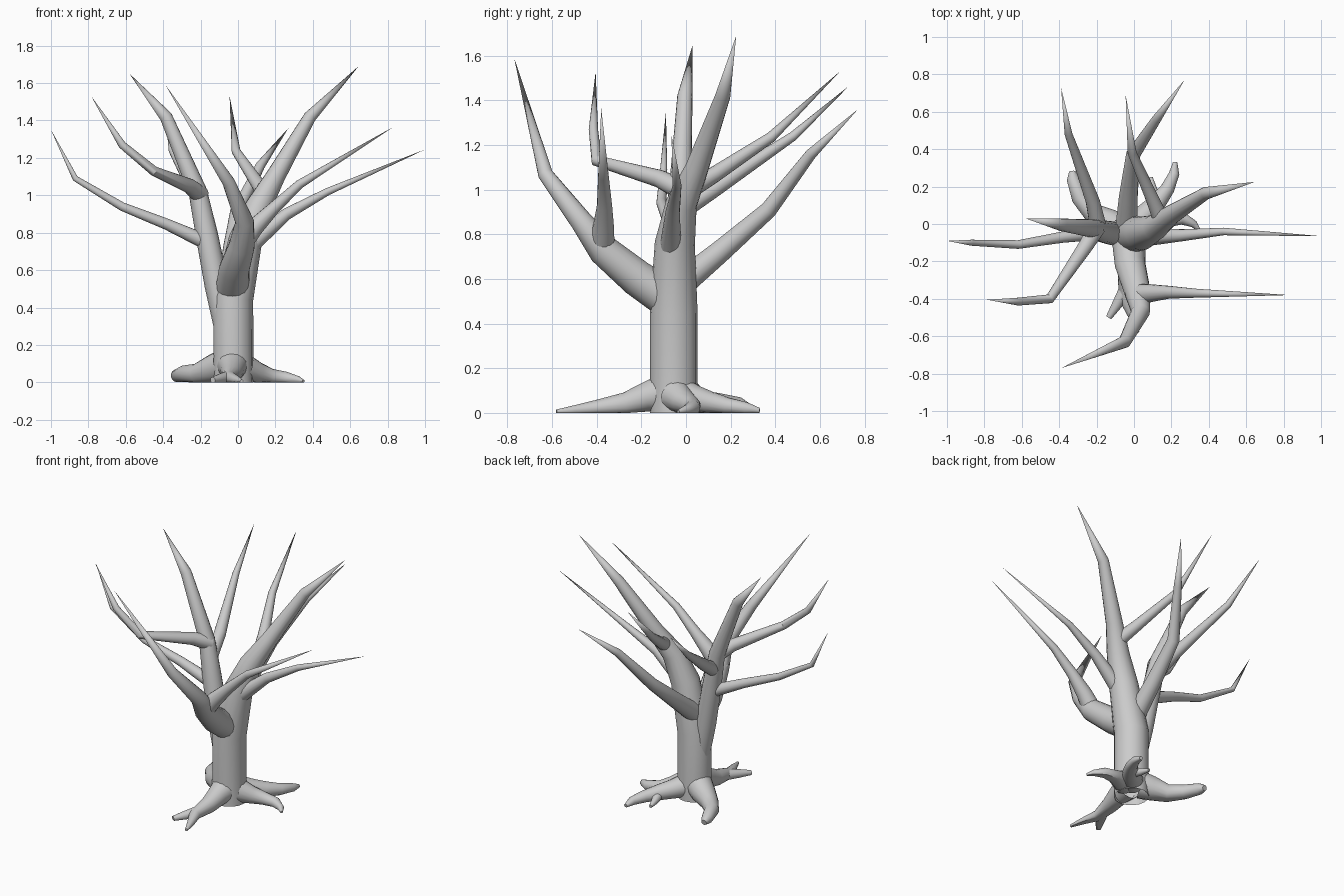
import bpy, bmesh, math
from mathutils import Vector

SIDES = 16


def limb(name, pts):
    """Tapered tube through (x, y, z, radius) points, open at its start; radius 0 ends in a point."""
    bm = bmesh.new()
    P = [Vector(p[:3]) for p in pts]
    prev_ring, side = None, Vector((1, 0, 0))
    for i, p in enumerate(P):
        d = Vector((0, 0, 0))
        if i > 0:
            d += (p - P[i - 1]).normalized()
        if i < len(P) - 1:
            d += (P[i + 1] - p).normalized()
        d.normalize()
        if i == 0 and abs(d.x) > 0.8:
            side = Vector((0, 1, 0))
        side = (side - d * side.dot(d)).normalized()
        up = d.cross(side)
        r = pts[i][3]
        if r == 0:
            tip = bm.verts.new(p)
            for k in range(SIDES):
                bm.faces.new((prev_ring[k], prev_ring[(k + 1) % SIDES], tip))
            break
        ring = []
        for k in range(SIDES):
            a = 2 * math.pi * k / SIDES
            v = p + (side * math.cos(a) + up * math.sin(a)) * r
            v.z = max(v.z, 0)              # flatten against the ground
            ring.append(bm.verts.new(v))
        if prev_ring:
            for k in range(SIDES):
                j = (k + 1) % SIDES
                bm.faces.new((prev_ring[k], prev_ring[j], ring[j], ring[k]))
        prev_ring = ring
    else:
        bm.faces.new(prev_ring)
    bmesh.ops.recalc_face_normals(bm, faces=bm.faces)
    me = bpy.data.meshes.new(name)
    bm.to_mesh(me)
    bm.free()
    ob = bpy.data.objects.new(name, me)
    bpy.context.collection.objects.link(ob)
    bpy.ops.object.select_all(action='DESELECT')
    ob.select_set(True)
    bpy.context.view_layer.objects.active = ob
    bpy.ops.object.shade_smooth_by_angle(angle=math.radians(45))


# trunk continuing into the right main limb, and the left main limb
limb("trunk", [(-.025, -.055, 0, .107), (-.025, -.055, .45, .107), (.04, -.05, .76, .09),
               (.11, -.02, .94, .07), (.2, .05, 1.1, .052), (.385, .165, 1.42, .034), (.645, .225, 1.69, 0)])
limb("left_limb", [(-.07, -.055, .3, .06), (-.115, -.05, .52, .064), (-.165, -.04, .78, .06),
                   (-.215, -.025, 1.02, .05), (-.385, -.005, 1.42, .034), (-.58, .03, 1.65, 0)])

# front limb with its side branch
limb("front_limb", [(-.03, -.07, .505, .09), (-.02, -.22, .605, .082), (.02, -.37, .73, .07),
                    (.035, -.47, .86, .05), (-.05, -.63, 1.07, .034), (-.388, -.77, 1.59, 0)])
limb("front_limb_branch", [(.0, -.38, .72, .06), (.09, -.37, .83, .048), (.19, -.365, .93, .034),
                           (.33, -.37, 1.06, .024), (.83, -.38, 1.365, 0)])

# side and rear branches
limb("right_branch", [(.06, -.07, .73, .05), (.26, -.06, .9, .032),
                      (.48, -.04, 1.02, .02), (1.0, -.065, 1.245, 0)])
limb("left_low_branch", [(-.15, -.04, .74, .042), (-.38, -.07, .845, .03), (-.62, -.11, .94, .023),
                         (-.87, -.1, 1.09, .016), (-1.0, -.09, 1.35, 0)])
limb("left_front_branch", [(-.2, -.02, 1.0, .048), (-.26, -.12, 1.05, .04), (-.45, -.4, 1.13, .026),
                           (-.62, -.415, 1.27, .021), (-.785, -.405, 1.53, 0)])
limb("left_back_branch", [(-.19, -.02, .91, .045), (-.22, .12, 1.0, .038),
                          (-.35, .48, 1.24, .021), (-.39, .73, 1.465, 0)])
limb("right_back_branch", [(.15, .01, 1.0, .045), (.1, .13, 1.07, .036),
                           (-.01, .38, 1.235, .024), (-.045, .69, 1.53, 0)])
limb("back_branch", [(-.04, -.02, .58, .06), (-.03, .15, .72, .05), (-.005, .37, .91, .038),
                     (.12, .56, 1.16, .025), (.27, .77, 1.36, 0)])

# roots: wide at the trunk, thinning quickly
limb("left_root", [(-.08, -.03, .09, .085), (-.14, .01, .07, .075), (-.22, .06, .045, .055),
                   (-.29, .14, .045, .045), (-.325, .24, .035, .035), (-.33, .28, .025, .018)])
limb("right_root", [(.04, -.045, .075, .075), (.11, -.01, .05, .055), (.18, .025, .03, .042),
                    (.26, .03, .022, .034), (.32, .0, .014, .02), (.35, -.035, .006, .008)])
limb("back_root", [(0, -.02, .08, .075), (.06, .05, .06, .06), (.12, .11, .045, .05), (.18, .19, .03, .038),
                   (.215, .27, .02, .028), (.22, .33, .01, .012)])
limb("back_root_fork", [(.12, .12, .04, .035), (.1, .19, .02, .022), (.09, .25, .01, .01)])
limb("front_root", [(-.03, -.1, .09, .085), (-.03, -.18, .07, .066), (-.035, -.27, .04, .052),
                    (-.045, -.4, .022, .036), (-.005, -.5, .012, .022), (.02, -.58, .006, .009)])
limb("front_root_fork", [(-.04, -.34, .03, .036), (-.09, -.43, .02, .028), (-.135, -.5, .012, .016)])
